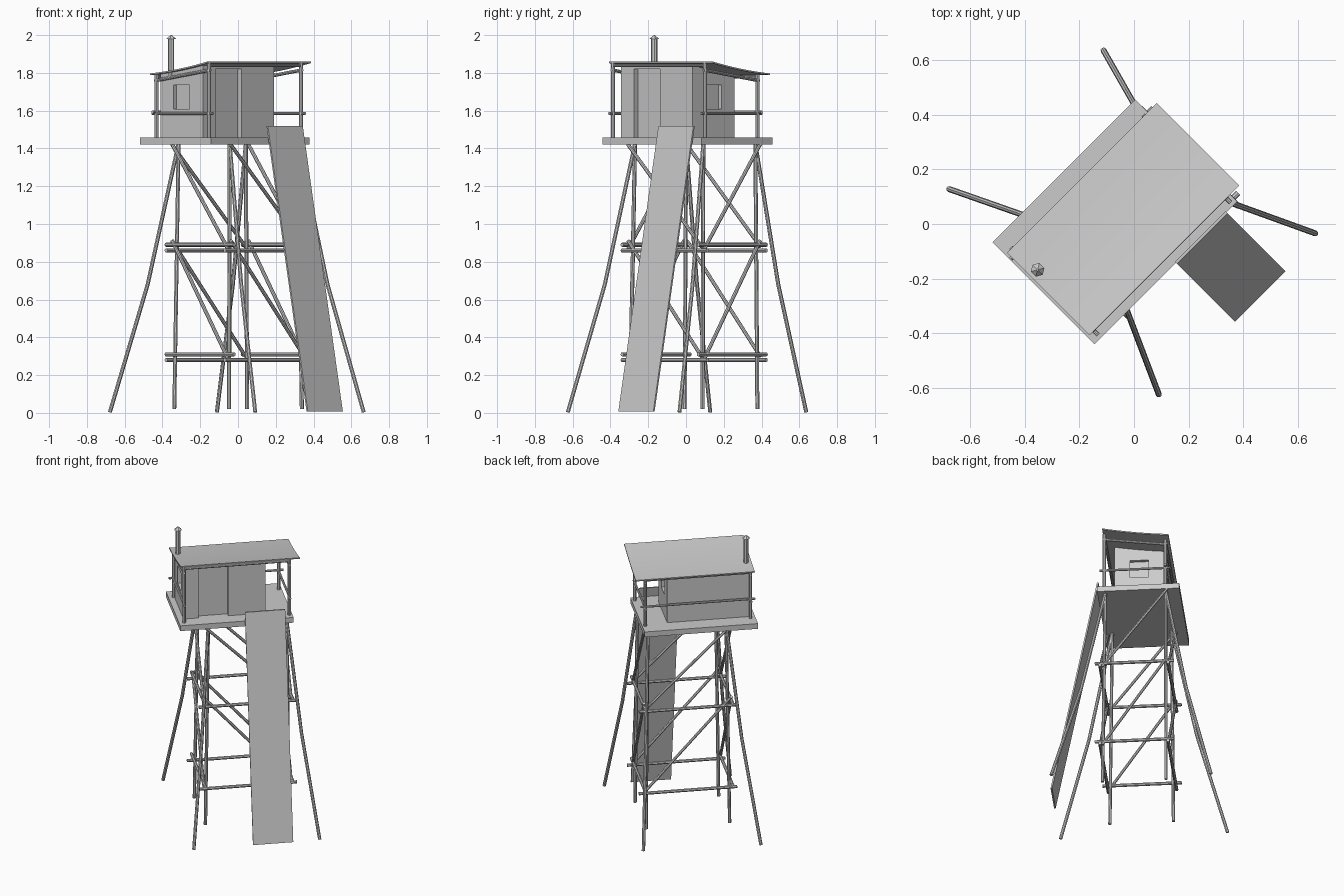
import bpy, bmesh, math
from mathutils import Matrix, Vector

if "Cube" in bpy.data.objects:
    bpy.data.objects.remove(bpy.data.objects["Cube"], do_unlink=True)

# One weathered grey for everything
grey = bpy.data.materials.new("weathered_grey")
grey.use_nodes = True
COLOUR = (0.6, 0.6, 0.6, 1)
grey.diffuse_color = COLOUR
grey.node_tree.nodes["Principled BSDF"].inputs["Base Color"].default_value = COLOUR

# The tower stands turned by 45 degrees; parts are built in its own frame
FRAME = Matrix.Translation((-0.07, 0.008, 0)) @ Matrix.Rotation(math.radians(45), 4, 'Z')
POLE = 0.011


def finish(name, bm):
    bmesh.ops.recalc_face_normals(bm, faces=bm.faces)
    mesh = bpy.data.meshes.new(name)
    bm.to_mesh(mesh)
    bm.free()
    mesh.materials.append(grey)
    obj = bpy.data.objects.new(name, mesh)
    obj.matrix_world = FRAME
    bpy.context.collection.objects.link(obj)
    return obj


def box(name, lo, hi):
    lo, hi = Vector(lo), Vector(hi)
    bm = bmesh.new()
    bmesh.ops.create_cube(bm, size=1, matrix=Matrix.Translation((lo + hi) / 2)
                          @ Matrix.Diagonal((*(hi - lo), 1)))
    return finish(name, bm)


def pole(name, *points, r=POLE, r2=None, extra=0.0, sides=8):
    """Round pole through the points, lengthened by extra at both ends."""
    pts = [Vector(p) for p in points]
    bm = bmesh.new()
    for p, q in zip(pts, pts[1:]):
        d = (q - p).normalized()
        p, q = p - d * extra, q + d * extra
        turn = d.to_track_quat('Z', 'Y').to_matrix().to_4x4()
        bmesh.ops.create_cone(bm, cap_ends=True, segments=sides, radius1=r,
                              radius2=r if r2 is None else r2, depth=(q - p).length,
                              matrix=Matrix.Translation((p + q) / 2) @ turn)
    return finish(name, bm)


def extrude_profile(name, profile, x0, x1):
    """Closed (y, z) outline pulled along x."""
    bm = bmesh.new()
    face = bm.faces.new([bm.verts.new((x0, y, z)) for y, z in profile])
    new = bmesh.ops.extrude_face_region(bm, geom=[face])["geom"]
    bmesh.ops.translate(bm, vec=(x1 - x0, 0, 0),
                        verts=[v for v in new if isinstance(v, bmesh.types.BMVert)])
    return finish(name, bm)


# Sagging roof line, high at the front
def roof_z(y):
    t = (0.2 - y) / 0.428
    return 1.793 + 0.035 * t + 0.028 * t * t


def roof_line(y0, y1, drop, n=8):
    ys = [y0 + (y1 - y0) * i / n for i in range(n + 1)]
    return [(y, roof_z(y) - drop) for y in ys]


# Deck and roof
DECK = 1.457
box("deck", (-0.37, -0.265, 1.42), (0.37, 0.265, DECK))
roof = extrude_profile("roof", roof_line(-0.228, 0.2, -0.004) + roof_line(0.2, -0.228, 0.004),
                       -0.36, 0.417)
bpy.context.view_layer.objects.active = roof
roof.select_set(True)
bpy.ops.object.shade_smooth_by_angle(angle=math.radians(30))
roof.select_set(False)

# Cabin with recessed door and end windows
L, R, F, B = -0.331, 0.203, -0.167, 0.15
cabin = extrude_profile("cabin", [(F, DECK), (B, DECK)] + roof_line(B, F, 0.003), L, R)
yc = (F + B) / 2
cutters = [box("door_cutter", (-0.235, F - 0.05, DECK - 0.02), (-0.04, F + 0.03, 1.82))]
for side, x in (("left", R), ("right", L)):
    cutters.append(box(side + "_window_cutter", (x - 0.022, yc - 0.06, 1.61),
                       (x + 0.022, yc + 0.06, 1.735)))
for c in cutters:
    c.hide_render = True
    c.hide_viewport = True
    c.display_type = 'WIRE'
    mod = cabin.modifiers.new(c.name, 'BOOLEAN')
    mod.operation = 'DIFFERENCE'
    mod.solver = 'EXACT'
    mod.object = c

# Stove pipe with pointed cap
pipe = Vector((-0.325, 0.076, 0))
pole("stove_pipe", pipe + Vector((0, 0, 1.78)), pipe + Vector((0, 0, 1.985)), r=0.016)
pole("stove_pipe_cap", pipe + Vector((0, 0, 1.98)), pipe + Vector((0, 0, 2.0)),
     r=0.026, r2=0.004, sides=6)

# Porch posts, rafters and handrails
PX, PF, PB = (-0.337, 0.35), -0.22, 0.174
RAIL = 1.585
for side, x in zip(("right", "left"), PX):
    for end, y in (("front", PF), ("back", PB)):
        pole(f"{side}_{end}_porch_post", (x, y, DECK - 0.01), (x, y, roof_z(y)))
    pole(side + "_rafter", (x, PF, roof_z(PF) - 0.04), (x, PB, roof_z(PB) - 0.035),
         r=0.009, extra=0.01)
    pole(side + "_handrail", (x, PF, RAIL), (x, PB, RAIL), r=0.008, extra=0.03)
pole("back_handrail", (PX[0], PB, RAIL + 0.008), (PX[1], PB, RAIL + 0.008), r=0.008, extra=0.03)
pole("front_roof_beam", (PX[0], PF, roof_z(PF) - 0.015), (PX[1], PF, roof_z(PF) - 0.015), r=0.009)
pole("back_roof_beam", (PX[0], PB, roof_z(PB) - 0.015), (PX[1], PB, roof_z(PB) - 0.015), r=0.009)

# Upright legs and bent splayed legs
TOP = 1.425
corners = {  # top of leg, foot of upright leg, foot of splayed leg
    "back_right": ((-0.178, 0.168), (-0.2, 0.178), (-0.345, 0.515)),
    "back_left": ((0.333, 0.175), (0.345, 0.178), (0.415, 0.474)),
    "front_left": ((0.333, -0.215), (0.345, -0.232), (0.49, -0.55)),
    "front_right": ((-0.178, -0.215), (-0.2, -0.232), (-0.334, -0.562)),
}
for name, (top, foot, splay) in corners.items():
    t, f, s = Vector((*top, TOP)), Vector((*foot, 0.02)), Vector((*splay, 0.004))
    pole(name + "_upright_leg", t, f)
    knee = t.lerp(s, 0.45)
    knee.z = 0.68
    pole(name + "_splayed_leg", t, knee, s)

# Horizontal ties and diagonal braces on two tiers
X0, X1, Y0, Y1 = -0.19, 0.34, -0.225, 0.175
OUT = 0.02
for tier, z, top in (("upper", 0.86, 1.41), ("lower", 0.28, 0.9)):
    for side, y in (("front", Y0 - OUT), ("back", Y1 + OUT)):
        pole(f"{tier}_{side}_tie", (X0, y, z), (X1, y, z), extra=0.055)
        pole(f"{tier}_{side}_brace", (X0, y, top), (X1, y, z + 0.03), r=0.01, extra=0.015)
    for side, x in (("right", X0 - OUT), ("left", X1 + OUT)):
        pole(f"{tier}_{side}_tie", (x, Y0, z + 0.03), (x, Y1, z + 0.03), extra=0.055)
        pole(f"{tier}_{side}_brace", (x, Y1, top), (x, Y0, z + 0.02), r=0.01, extra=0.015)

# Steep boarding ramp
extrude_profile("ramp", [(-0.57, 0.008), (-0.56, 0.008), (-0.26, 1.52), (-0.27, 1.52)],
                0.052, 0.314)
